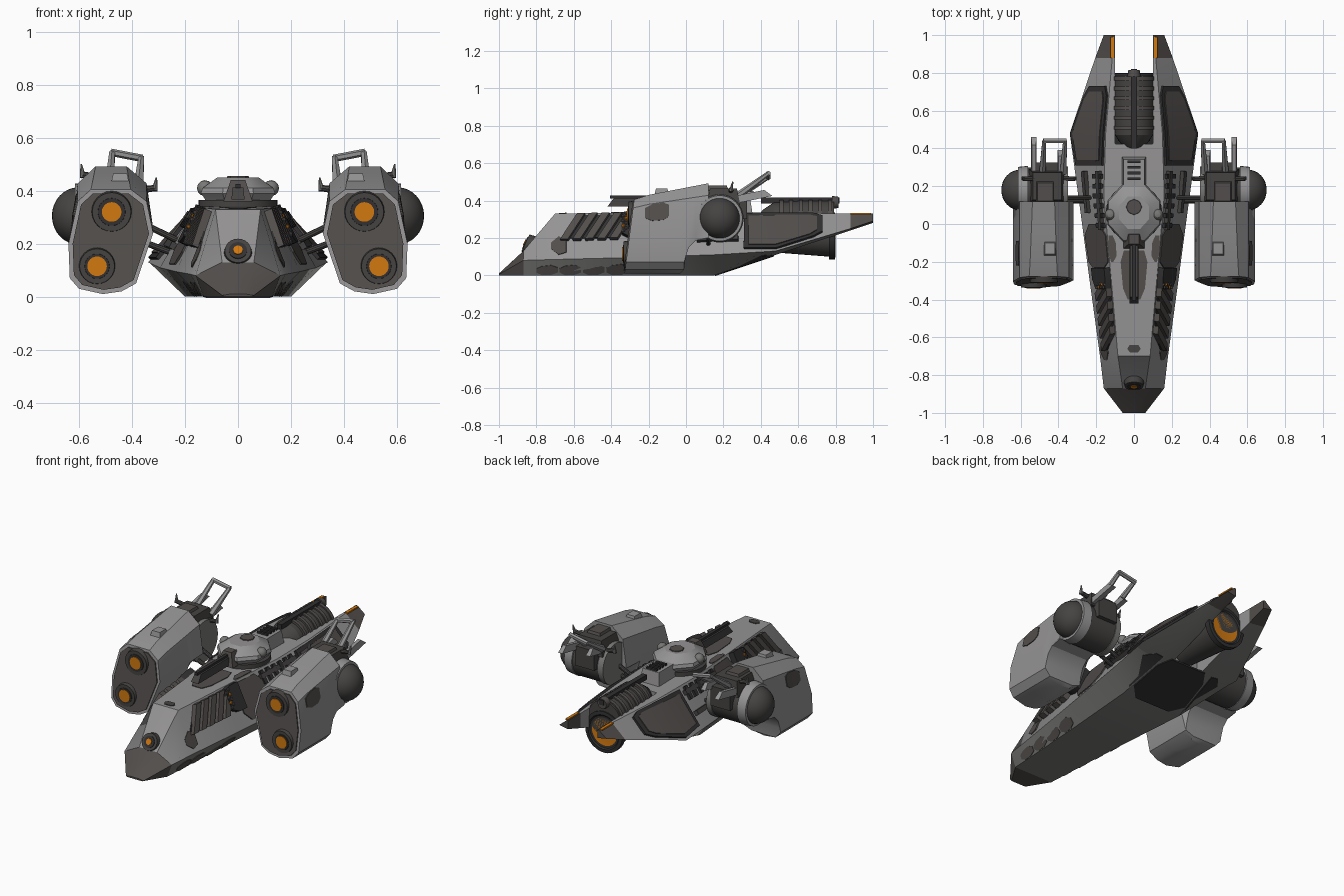
import bpy, bmesh, math
from mathutils import Vector as V, Matrix as M

if "Cube" in bpy.data.objects:
    bpy.data.objects.remove(bpy.data.objects["Cube"])

def mat(name, r, g, b):
    m = bpy.data.materials.new(name)
    m.diffuse_color = (r, g, b, 1)
    m.use_nodes = True
    m.node_tree.nodes["Principled BSDF"].inputs["Base Color"].default_value = m.diffuse_color
    return m
LIGHT = mat("light_grey", .30, .293, .293)
MID = mat("mid_grey", .19, .19, .183)
BROWN = mat("brown_grey", .085, .076, .072)
DARK = mat("dark_grey", .06, .057, .055)
BLACK = mat("charcoal", .032, .03, .03)
ORANGE = mat("orange_glow", .64, .19, .005)

def finish(name, bm, mats, mirror=False, rule=None, angle=30):
    bmesh.ops.recalc_face_normals(bm, faces=bm.faces)
    me = bpy.data.meshes.new(name)
    if rule:
        for f in bm.faces:
            f.material_index = rule(f)
    for f in bm.faces:
        f.smooth = True
    bm.to_mesh(me)
    bm.free()
    me.set_sharp_from_angle(angle=math.radians(angle))
    for m in mats if isinstance(mats, list) else [mats]:
        me.materials.append(m)
    ob = bpy.data.objects.new(name, me)
    bpy.context.collection.objects.link(ob)
    if mirror:
        ob.modifiers.new("mirror", 'MIRROR').use_clip = False
    return ob

def loft(name, rings, mats, mirror=False, rule=None, skip_mid=False):
    bm = bmesh.new()
    vs = [[bm.verts.new(p) for p in r] for r in rings]
    n = len(vs[0])
    for a, b in zip(vs, vs[1:]):
        for i in range(n):
            q = [a[i], a[(i + 1) % n], b[(i + 1) % n], b[i]]
            if not (skip_mid and all(abs(v.co.x) < 1e-5 for v in q)):
                bm.faces.new(q)
    bm.faces.new(vs[0])
    bm.faces.new(vs[-1])
    return finish(name, bm, mats, mirror, rule)

def turned(name, prof, z, mats, rule=None):  # round part along y from (y, radius)
    ang = [math.tau * i / 28 for i in range(28)]
    return loft(name, [[(r * math.cos(a), y, z + r * math.sin(a)) for a in ang] for y, r in prof], mats, rule=rule)

def box(name, c, s, m, rx=0, mirror=False, taper=1):
    bm = bmesh.new()
    bmesh.ops.create_cube(bm, size=1)
    for v in bm.verts:
        k = taper if v.co.z > 0 else 1
        v.co = V((v.co.x * s[0] * k, v.co.y * s[1] * k, v.co.z * s[2]))
    bm.transform(M.Translation(c) @ M.Rotation(rx, 4, 'X'))
    return finish(name, bm, m, mirror)

def cyl(name, a, b, r0, r1, m, mirror=False, seg=24):
    a, b = V(a), V(b)
    bm = bmesh.new()
    bmesh.ops.create_cone(bm, cap_ends=True, segments=seg, radius1=r0, radius2=r1, depth=(b - a).length)
    bm.transform(M.Translation((a + b) / 2) @ (b - a).to_track_quat('Z', 'Y').to_matrix().to_4x4())
    return finish(name, bm, m, mirror)

def ball(name, c, r, s, m, mirror=False, seg=24):
    bm = bmesh.new()
    bmesh.ops.create_uvsphere(bm, u_segments=seg, v_segments=seg // 2, radius=r)
    bm.transform(M.Translation(c) @ M.Diagonal((*s, 1)))
    return finish(name, bm, m, mirror)

# hull stations: y, bottom x/z, chine x/z, deck edge x/z
ST = [(-1, .05, 0, .06, .005, .03, .01), (-.87, .13, 0, .16, .08, .06, .13),
      (-.70, .14, 0, .18, .085, .085, .33), (-.3, .165, 0, .235, .095, .12, .335),
      (.15, .2, 0, .295, .11, .16, .34), (.48, .17, .11, .34, .13, .15, .335),
      (.88, .12, .24, .205, .25, .115, .33), (1, .105, .28, .16, .29, .11, .33)]
def station(y):
    for a, b in zip(ST, ST[1:]):
        if y <= b[0] or b is ST[-1]:
            t = (y - a[0]) / (b[0] - a[0])
            return [p + (q - p) * t for p, q in zip(a, b)][1:]

def along(pts, y, s):
    i = max(0, min(int(s), len(pts) - 2))
    p = V(pts[i]).lerp(V(pts[i + 1]), s - i)
    return V((p.x, y, p.y))

def hull(y, s):  # 0-1 lower slope, 1-2 upper slope, 2-3 deck
    bx, bz, cx, cz, tx, tz = station(y)
    return along([(bx, bz), (cx, cz), (tx, tz), (0, tz)], y, s)

# engine pod section, counter-clockwise in x,z
NP = [(.44, .02), (.51, .01), (.60, .03), (.635, .07), (.64, .2), (.605, .36), (.555, .405),
      (.405, .405), (.345, .36), (.32, .24), (.385, .05)]
def podring(y, zmin=0):
    out = []
    k = (y + .33) / .45
    for x, z in NP:
        if z > .4:
            x = .475 + (x - .475) * (1 - .22 * k)
        out.append((x, max(z + max(0, (z - .2) / .2) * .085 * k, zmin)))
    return out
def pod(y, s):
    return along(podring(y), y, s)

def plate(name, f, rows, h, m, mirror=True):
    def at(y, s, o):
        e, g = 1e-3, (1e-3 if s % 1 < .5 else -1e-3)
        dy = f(y + e, s) - f(y - e, s)
        n = dy.cross((f(y, s + g) - f(y, s)) / g).normalized()
        return f(y, s) + n * o
    bm = bmesh.new()
    grid = [[bm.verts.new(at(*p, o)) for p, o in ((a, h), (b, h), (b, -.004), (a, -.004))] for a, b in rows]
    for r, q in zip(grid, grid[1:]):
        for i in (0, 1, 3):
            bm.faces.new([r[i], r[(i + 1) % 4], q[(i + 1) % 4], q[i]])
    bm.faces.new(grid[0])
    bm.faces.new(grid[-1])
    return finish(name, bm, m, mirror)
def span(*t):
    return [((y, a), (y, b)) for y, a, b in t]

# main hull with rear notch
rings = []
for y, xi in [(-1, 0), (-.87, 0), (-.7, 0), (-.3, 0), (.15, 0), (.42, 0), (.425, .1), (.48, .1), (.88, .1), (1, .1)]:
    bx, bz, cx, cz, tx, tz = station(y)
    rings.append([(xi, y, bz), (bx, y, bz), (cx, y, cz), (tx, y, tz), (xi, y, tz)])
def hull_rule(f):
    c = f.calc_center_median()
    if c.y < -.87 or c.y > .88:
        return 2
    return 1 if f.normal.z < -.2 else 0
loft("hull", rings, [LIGHT, MID, BROWN], True, hull_rule, True)
box("tail_tip_glow", (.116, .935, .33), (.018, .11, .008), ORANGE, mirror=True)
belly = ((-.12, .155), (.12, .155), (.185, .22), (.165, .4), (.12, .47), (-.12, .47), (-.165, .4), (-.185, .22))
loft("belly_panel", [[(x, y, (y - .15) / 3 + o) for x, y in belly] for o in (-.006, .004)], BLACK)
plate("belly_panel_side", hull, span((.2, .02, .3), (.28, .02, .6), (.4, .02, .6), (.46, .02, .3)), .005, BLACK)

# framed rear side panels
plate("rear_panel_frame", hull, span((.31, 1.1, 1.95), (.48, 1.05, 1.97), (.68, 1.1, 1.96), (.73, 1.2, 1.85)), .012, BLACK)
plate("rear_panel", hull, span((.335, 1.17, 1.87), (.48, 1.13, 1.89), (.66, 1.18, 1.87), (.7, 1.28, 1.8)), .017, BROWN)

# camouflage patches
plate("side_patch", hull, span((-.24, 1.3, 1.7), (-.2, 1.1, 1.95), (-.06, 1.08, 1.95), (0, 1.3, 1.7)), .005, BROWN)
plate("deck_patch", hull, span((-.4, 2.7, 3), (-.34, 2.5, 3), (-.2, 2.45, 3), (-.14, 2.6, 3)), .004, BROWN)
plate("deck_edge_patch", hull, span((-.2, 2.05, 2.15), (-.17, 2.02, 2.3), (-.1, 2.02, 2.3), (-.06, 2.05, 2.2)), .004, BROWN)
plate("nose_patch", hull, span((-.84, 1.2, 1.6), (-.8, 1.1, 1.8), (-.76, 1.4, 1.7)), .005, BROWN)
plate("vent_side_patch", hull, span((-.72, 1.25, 1.4), (-.68, 1.1, 1.5), (-.64, 1.15, 1.4)), .005, BROWN)
for i in range(4):
    y = -.8 + i * .125
    plate("lower_patch", hull, span((y, .2, .45), (y + .03, .02, .6), (y + .08, .05, .65), (y + .115, .2, .5)), .004, BROWN)
plate("nose_top_patch", hull, span((-.68, 2.75, 3), (-.66, 2.6, 3), (-.64, 2.75, 3)), .004, DARK)

# side vents: recess and slanted slats
plate("vent_recess", hull, [((-.67 + .1 * t, 1.45 + .5 * t), (-.36 + .06 * t, 1.45 + .5 * t)) for t in (0, .5, 1)], .006, BLACK)
for i in range(5):
    y = -.67 + i * .066
    plate("vent_slat", hull, [((y + .09 * t, 1.4 + .56 * t), (y + .042 + .09 * t, 1.4 + .56 * t)) for t in (0, .5, 1)], .03, BROWN)
plate("launcher_block", hull, span((-.34, 1.5, 1.95), (-.29, 1.4, 1.99), (-.23, 1.4, 1.99)), .035, BLACK)
for i in range(8):
    p = hull(-.335 + .015 * (i % 2), 1.52 + .055 * i) + V((.025, 0, .018))
    ball("launcher_tube", p, .011, (1, 1, 1), ORANGE if i in (2, 5) else BROWN, True, 8)

# nose lamp
p, n = hull(-.84, 3), V((0, -.9, .43))
cyl("nose_lamp_ring", p - n * .04, p + n * .02, .058, .05, DARK)
cyl("nose_lamp_core", p, p + n * .024, .034, .034, BLACK)
cyl("nose_lamp_light", p, p + n * .028, .018, .018, ORANGE)

# ladder rails on the hull flank
plate("flank_rail", hull, span((-.03, 1.78, 1.88), (.28, 1.78, 1.88)), .02, DARK)
plate("flank_rail", hull, span((.06, 1.3, 1.4), (.28, 1.3, 1.4)), .02, DARK)
for i in range(6):
    y = -.02 + i * .052
    plate("flank_rung", hull, span((y, 1.65, 1.95), (y + .025, 1.65, 1.95)), .014, BLACK)

# turret
def octo(r, z, k=1.1):
    return [(r * math.cos(math.pi * (i + .5) / 4), .06 + k * r * math.sin(math.pi * (i + .5) / 4), z) for i in range(8)]
cyl("turret_ring", (0, .06, .335), (0, .06, .365), .15, .15, DARK)
loft("turret", [octo(.13, .36), octo(.14, .375), octo(.152, .39), octo(.145, .41), octo(.1, .44), octo(.085, .45)], LIGHT)
cyl("turret_hatch", (0, .09, .44), (0, .09, .455), .045, .04, BROWN, seg=8)
ball("turret_knob", (.125, .05, .41), .03, (1, 1, 1), MID, True, 12)
box("gun_mantlet", (0, -.08, .4), (.11, .1, .08), BROWN, taper=.5)
box("gun_barrel", (0, -.25, .39), (.05, .34, .045), DARK, taper=.8)
box("gun_rail", (0, -.24, .418), (.02, .33, .016), BLACK)
box("turret_tail", (0, .27, .375), (.13, .17, .08), LIGHT, taper=.85)
for i in range(4):
    box("tail_rib", (0, .24 + i * .03, .418), (.07, .014, .016), BLACK)

# main engine and hollow nozzle
turned("engine_cover", [(.38, .02), (.41, .06), (.47, .1), (.6, .108), (.79, .108)], .29, DARK)
for i in range(6):
    cyl("engine_rib", (0, .5 + i * .052, .292), (0, .52 + i * .052, .292), .114, .114, BROWN)
box("engine_spine", (0, .61, .4), (.03, .42, .03), BLACK)
cyl("spine_cap", (0, .78, .39), (0, .815, .39), .035, .03, BROWN, seg=12)
turned("nozzle", [(.44, .085), (.765, .11), (.765, .125), (.797, .125), (.799, .105), (.792, .098), (.79, .085)],
       .21, [DARK, BLACK, ORANGE],
       lambda f: 2 if len(f.verts) > 4 and f.calc_center_median().y > .6 else (1 if f.calc_center_median().y > .7 else 0))

# side pods
rings = []
for y, zm in [(-.33, 0), (-.2, 0), (-.03, 0), (-.01, .03), (-.002, .1), (.015, .15), (.05, .185), (.12, .2)]:
    rings.append([(x, y + (.13 * z if y < -.3 else 0), z) for x, z in podring(y, zm)])
loft("pod_shell", rings, LIGHT, True)
front = [(.48 + (x - .48) * .9, z, .21 + (z - .21) * .92) for x, z in podring(-.33)]
loft("pod_front_panel", [[(x, -.33 + .13 * z + o, z) for x, _, z in front] for o in (.005, -.007)], BROWN, True)
for x, z, r in ((.477, .32, .083), (.532, .115, .075)):
    y = -.33 + .13 * z
    cyl("pod_lens_bezel", (x, y + .03, z), (x, y - .02, z), r, r * .88, DARK, True)
    cyl("pod_lens_inner", (x, y, z), (x, y - .023, z), r * .68, r * .62, BLACK, True)
    cyl("pod_lens_light", (x, y, z), (x, y - .026, z), .037, .037, ORANGE, True)
box("pod_step", (.445, -.13, .445), (.07, .08, .04), LIGHT, mirror=True, taper=.75)
plate("pod_patch", pod, span((-.22, 4.6, 4.9), (-.18, 4.5, 4.98), (-.12, 4.5, 4.98), (-.09, 4.6, 4.9)), .005, BROWN)

# pod pivot drum with outer dome
cyl("pod_drum", (.36, .18, .3), (.58, .18, .3), .12, .12, DARK, True, 32)
cyl("pod_drum_ring", (.56, .18, .305), (.615, .18, .305), .128, .122, LIGHT, True, 32)
cyl("pod_drum_ring_inner", (.35, .18, .3), (.385, .18, .3), .125, .125, MID, True, 32)
ball("pod_dome", (.602, .18, .305), .108, (.93, 1, 1), DARK, True, 32)

# pod struts to the hull
cyl("strut_upper", (.2, .14, .2), (.38, .14, .285), .012, .012, DARK, True, 10)
cyl("strut_lower", (.26, .12, .17), (.38, .12, .215), .012, .012, DARK, True, 10)

# pod rear mechanism: block, prongs, handle, hooks
box("rear_block", (.46, .2, .42), (.19, .18, .09), DARK, mirror=True, taper=.8)
box("rear_block_cap", (.47, .17, .465), (.1, .12, .03), BROWN, mirror=True, taper=.8)
box("rear_engine_face", (.46, .29, .36), (.13, .07, .12), DARK, mirror=True)
for x, l in ((.39, .17), (.53, .24)):
    box("rear_prong", (x, .22 + l / 2, .42), (.03, l, .04), LIGHT, .2, True, .7)
for x, z in ((.365, .525), (.475, .545)):
    cyl("handle_leg", (x + .01, .27, .42), (x, .44, z), .02, .012, LIGHT, True, 6)
cyl("handle_bar", (.36, .44, .522), (.48, .44, .545), .014, .014, LIGHT, True, 6)
for x, d, z in ((.55, .035, .45), (.35, -.035, .4)):
    cyl("hook_arm", (x - d, .24, z), (x + d, .24, z + .01), .014, .012, DARK, True, 8)
    cyl("hook_tip", (x + d, .24, z), (x + d * 1.2, .25, z + .05), .012, .003, MID, True, 8)
